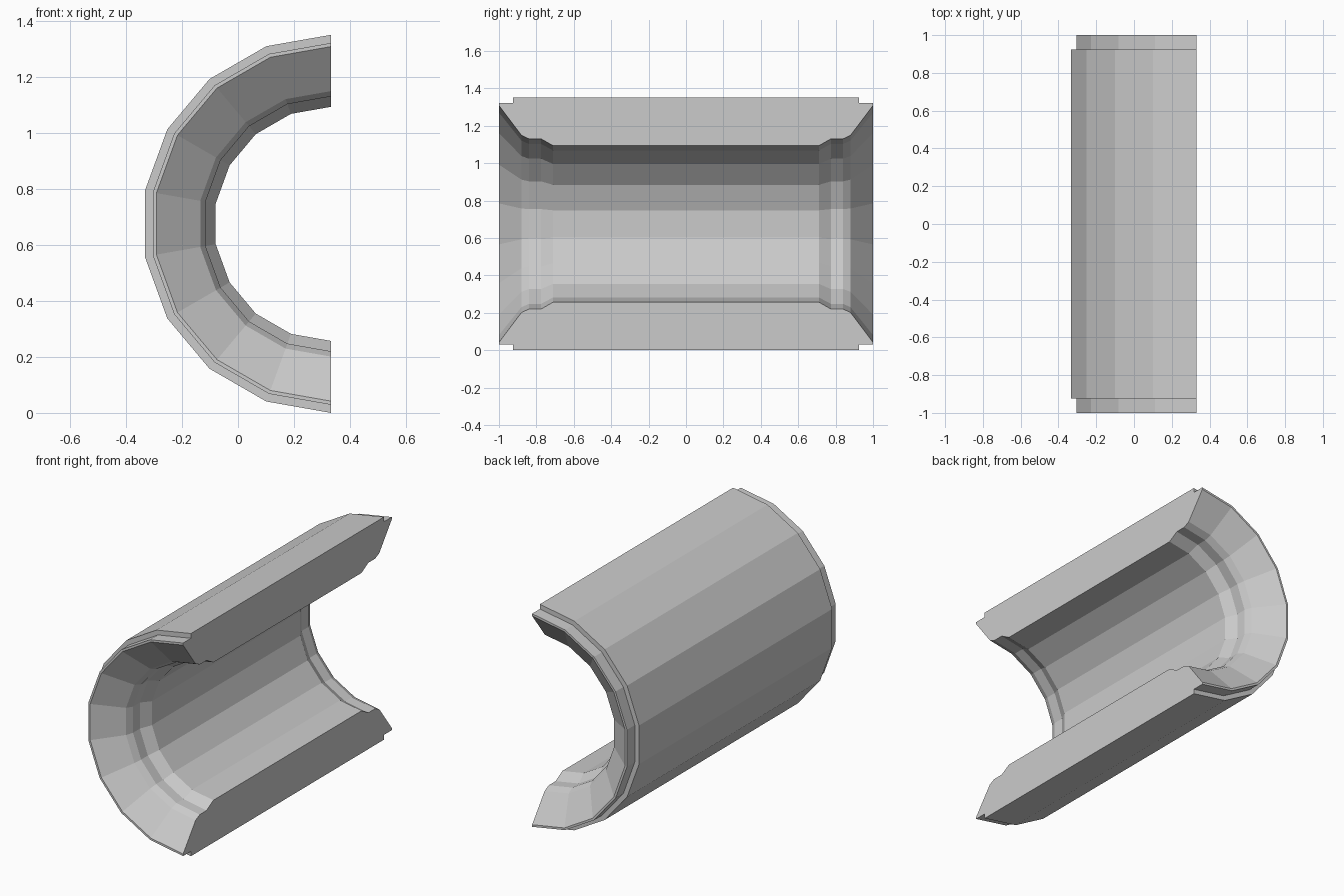
import bpy, bmesh
from math import cos, sin, radians

cube = bpy.data.objects.get("Cube")
if cube:
    bpy.data.objects.remove(cube, do_unlink=True)

# Plain grey finish
grey = bpy.data.materials.new("light grey")
grey.use_nodes = True
colour = (0.6, 0.6, 0.6, 1)
grey.diffuse_color = colour
grey.node_tree.nodes["Principled BSDF"].inputs["Base Color"].default_value = colour

# Wall profile for the +y half as (radius, y), from outside round to the bore
half = [(0.675, 0.925), (0.646, 0.925), (0.646, 1.0), (0.633, 1.0),
        (0.474, 0.88), (0.455, 0.84), (0.455, 0.775), (0.418, 0.71)]
profile = half + [(r, -y) for r, y in reversed(half)]

# Half shell: sweep the profile through a half turn, open towards +x
SEGMENTS = 9
CENTRE_X, CENTRE_Z = 0.332, 0.675
bm = bmesh.new()
rings = []
for i in range(SEGMENTS + 1):
    a = radians(90 + 180 * i / SEGMENTS)
    rings.append([bm.verts.new((CENTRE_X + r * cos(a), y, CENTRE_Z + r * sin(a)))
                  for r, y in profile])

n = len(profile)
for a, b in zip(rings, rings[1:]):
    for j in range(n):
        k = (j + 1) % n
        bm.faces.new((a[j], a[k], b[k], b[j]))

# Flat cut faces along the opening
bm.faces.new(rings[0])
bm.faces.new(rings[-1])
bmesh.ops.recalc_face_normals(bm, faces=bm.faces)

mesh = bpy.data.meshes.new("half_shell")
bm.to_mesh(mesh)
bm.free()
mesh.materials.append(grey)
shell = bpy.data.objects.new("half_shell", mesh)
bpy.context.collection.objects.link(shell)
